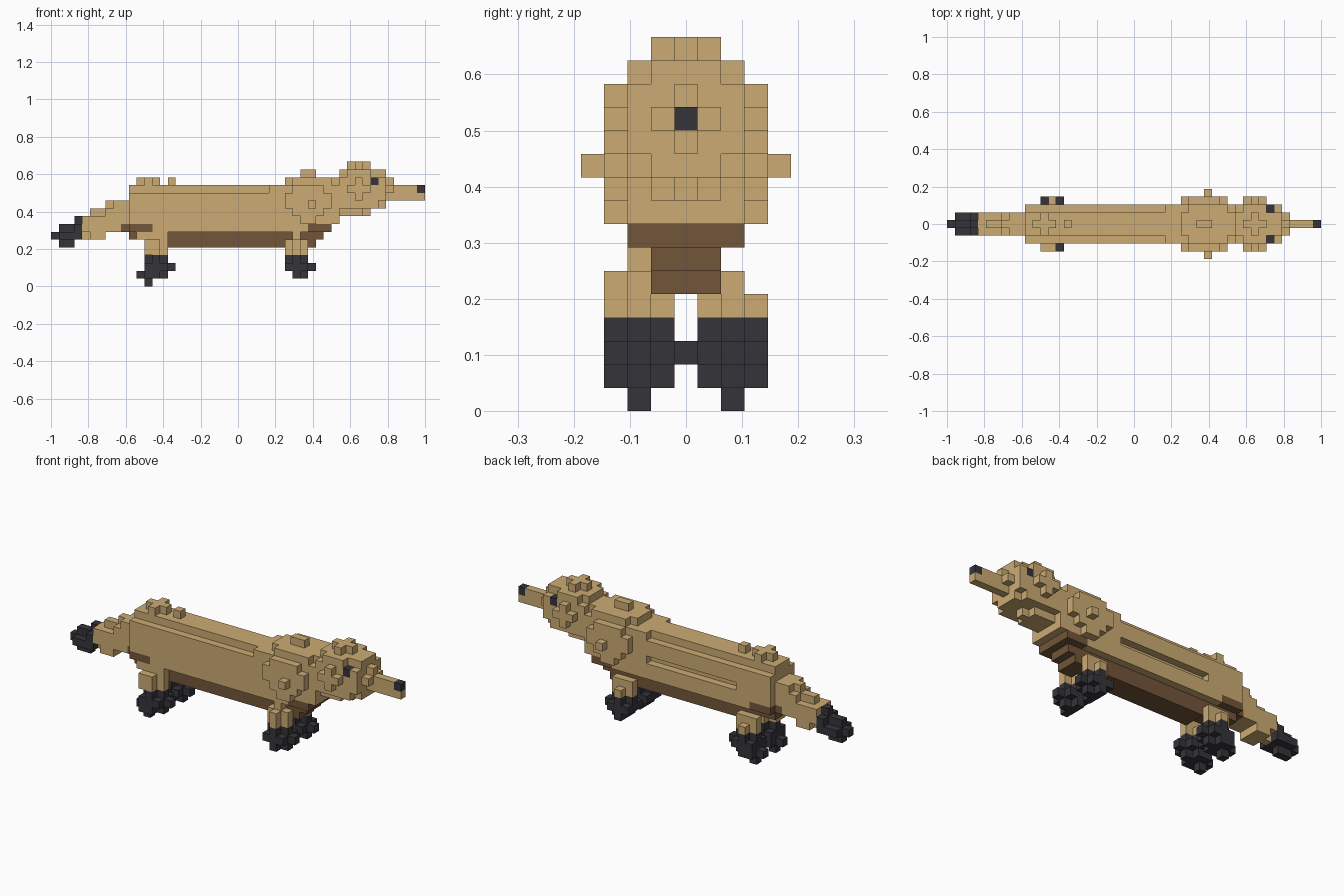
import bpy

old = bpy.data.objects.get("Cube")
if old:
    bpy.data.objects.remove(old, do_unlink=True)

U = 1 / 24  # block size: 48 blocks along x


def material(name, rgb):
    m = bpy.data.materials.new(name)
    m.use_nodes = True
    m.diffuse_color = (*rgb, 1)
    b = m.node_tree.nodes["Principled BSDF"]
    b.inputs["Base Color"].default_value = (*rgb, 1)
    b.inputs["Roughness"].default_value = 0.9
    return m


MATS = {
    "tan": material("tan fur", (0.60, 0.41, 0.175)),
    "brown": material("brown belly", (0.17, 0.092, 0.042)),
    "dark": material("dark fur", (0.036, 0.034, 0.042)),
}
blocks = {}  # cell -> (part, colour); later boxes replace earlier ones


def box(part, colour, i, j, k):
    """Fill inclusive cell ranges along x, y and z."""
    for a in range(i[0], i[1] + 1):
        for b in range(j[0], j[1] + 1):
            for c in range(k[0], k[1] + 1):
                blocks[a, b, c] = (part, colour)


def wide(part, colour, i, w, k):
    """Box centred on y = 0, reaching w cells to each side."""
    box(part, colour, i, (-w, w), k)


def plus(part, colour, i, j, k):
    """Plus-shaped column around cell (i, j)."""
    box(part, colour, (i - 1, i + 1), (j, j), k)
    box(part, colour, (i, i), (j - 1, j + 1), k)


# Torso with stepped back and a groove along the far flank
wide("torso", "tan", (10, 35), 2, (7, 11))
wide("torso", "tan", (36, 36), 2, (8, 11))
wide("torso", "tan", (10, 36), 1, (12, 12))
plus("torso", "tan", 12, 0, (13, 13))
wide("torso", "tan", (15, 15), 0, (13, 13))
for i in range(15, 28):
    del blocks[i, 2, 9]

# Belly and chest underside
wide("belly", "brown", (10, 34), 1, (6, 6))
wide("belly", "brown", (15, 33), 1, (5, 5))
wide("belly", "brown", (9, 9), 1, (7, 7))
wide("belly", "brown", (10, 12), 2, (7, 7))
wide("belly", "brown", (33, 35), 2, (7, 7))

# Shoulders: bulging mane with a round side patch
wide("shoulders", "tan", (28, 36), 2, (12, 12))
wide("shoulders", "tan", (30, 36), 1, (13, 13))
wide("shoulders", "tan", (31, 35), 2, (13, 13))
wide("shoulders", "tan", (32, 33), 0, (14, 14))
for s in (-3, 3):
    box("shoulders", "tan", (30, 35), (s, s), (10, 11))
    box("shoulders", "tan", (31, 34), (s, s), (9, 12))
    box("shoulders", "tan", (32, 33), (s, s), (8, 8))
for s in (-4, 4):
    box("shoulders", "tan", (33, 33), (s, s), (10, 10))

# Head
wide("head", "tan", (37, 39), 1, (9, 9))
wide("head", "tan", (40, 40), 0, (9, 9))
wide("head", "tan", (37, 41), 2, (10, 13))
wide("head", "tan", (42, 42), 1, (10, 14))
wide("head", "tan", (42, 42), 2, (11, 13))
wide("head", "tan", (37, 41), 1, (14, 14))
wide("head", "tan", (38, 40), 2, (14, 14))
plus("head", "tan", 39, 0, (15, 15))
wide("head", "tan", (43, 43), 1, (12, 12))
wide("head", "tan", (43, 43), 0, (11, 13))
for s in (-3, 3):
    box("head", "tan", (38, 40), (s, s), (12, 12))
    box("head", "tan", (39, 39), (s, s), (11, 13))

# Snout, nose and eyes
wide("snout", "tan", (44, 47), 0, (11, 12))
wide("nose", "dark", (47, 47), 0, (12, 12))
for s, name in ((-2, "right_eye"), (2, "left_eye")):
    box(name, "dark", (41, 41), (s, s), (13, 13))

# Tail with a rounded ridge, and its dark tip
wide("tail", "tan", (4, 6), 1, (7, 8))
wide("tail", "tan", (4, 4), 0, (6, 6))
wide("tail", "tan", (5, 6), 1, (6, 6))
wide("tail", "tan", (5, 6), 0, (9, 9))
wide("tail", "tan", (7, 8), 1, (7, 9))
wide("tail", "tan", (7, 7), 0, (10, 10))
wide("tail", "tan", (8, 9), 1, (8, 10))
wide("tail_tip", "dark", (0, 3), 0, (6, 6))
wide("tail_tip", "dark", (1, 3), 1, (6, 6))
wide("tail_tip", "dark", (1, 2), 0, (5, 7))
wide("tail_tip", "dark", (3, 3), 1, (7, 7))
wide("tail_tip", "dark", (3, 3), 0, (8, 8))

# Legs and knobbly paws
for s, side in ((-1, "right"), (1, "left")):
    y = 2 * s
    across = (y - 1, y + 1)
    for x, end in ((13, "back"), (31, "front")):
        leg, paw = f"{end}_{side}_leg", f"{end}_{side}_paw"
        plus(leg, "tan", x, y, (4, 4))
        box(leg, "tan", (x - 1, x + 1), (y, y), (5, 5))
        if s < 0:
            box(leg, "tan", (x, x), (-3, -2), (4, 5))
            box(leg, "tan", (x, x), (y, y), (6, 6))
        plus(paw, "dark", x, y, (3, 3))
        box(paw, "dark", (x - 1, x + 1), across, (2, 2))
        box(paw, "dark", (x + 2, x + 2), (y, y), (2, 2))
    back, front = f"back_{side}_paw", f"front_{side}_paw"
    box(back, "dark", (12, 13), across, (1, 1))
    box(back, "dark", (11, 14), (y, y), (1, 1))
    box(back, "dark", (12, 12), (y, y), (0, 0))
    box(front, "dark", (31, 31), across, (1, 1))
    box(front, "dark", (32, 32), (y, y), (1, 1))
box("back_right_leg", "tan", (12, 13), (-3, -3), (4, 5))
box("back_right_leg", "tan", (11, 14), (-2, -2), (6, 6))
wide("back_left_paw", "dark", (13, 13), 0, (2, 2))

# Turn each part's exposed block sides into a mesh
for part in sorted({p for p, _ in blocks.values()}):
    verts, faces, colour = {}, [], "tan"
    for cell, (owner, col) in blocks.items():
        if owner != part:
            continue
        colour = col
        for axis in range(3):
            for d in (0, 1):
                near = list(cell)
                near[axis] += 2 * d - 1
                if tuple(near) in blocks:
                    continue
                quad = []
                for u, v in ((0, 0), (1, 0), (1, 1), (0, 1)):
                    p = list(cell)
                    p[axis] += d
                    p[(axis + 1) % 3] += u
                    p[(axis + 2) % 3] += v
                    quad.append(verts.setdefault(tuple(p), len(verts)))
                faces.append(quad if d else quad[::-1])
    mesh = bpy.data.meshes.new(part)
    mesh.from_pydata([((x - 24) * U, (y - 0.5) * U, z * U) for x, y, z in verts], [], faces)
    mesh.materials.append(MATS[colour])
    bpy.context.collection.objects.link(bpy.data.objects.new(part, mesh))
